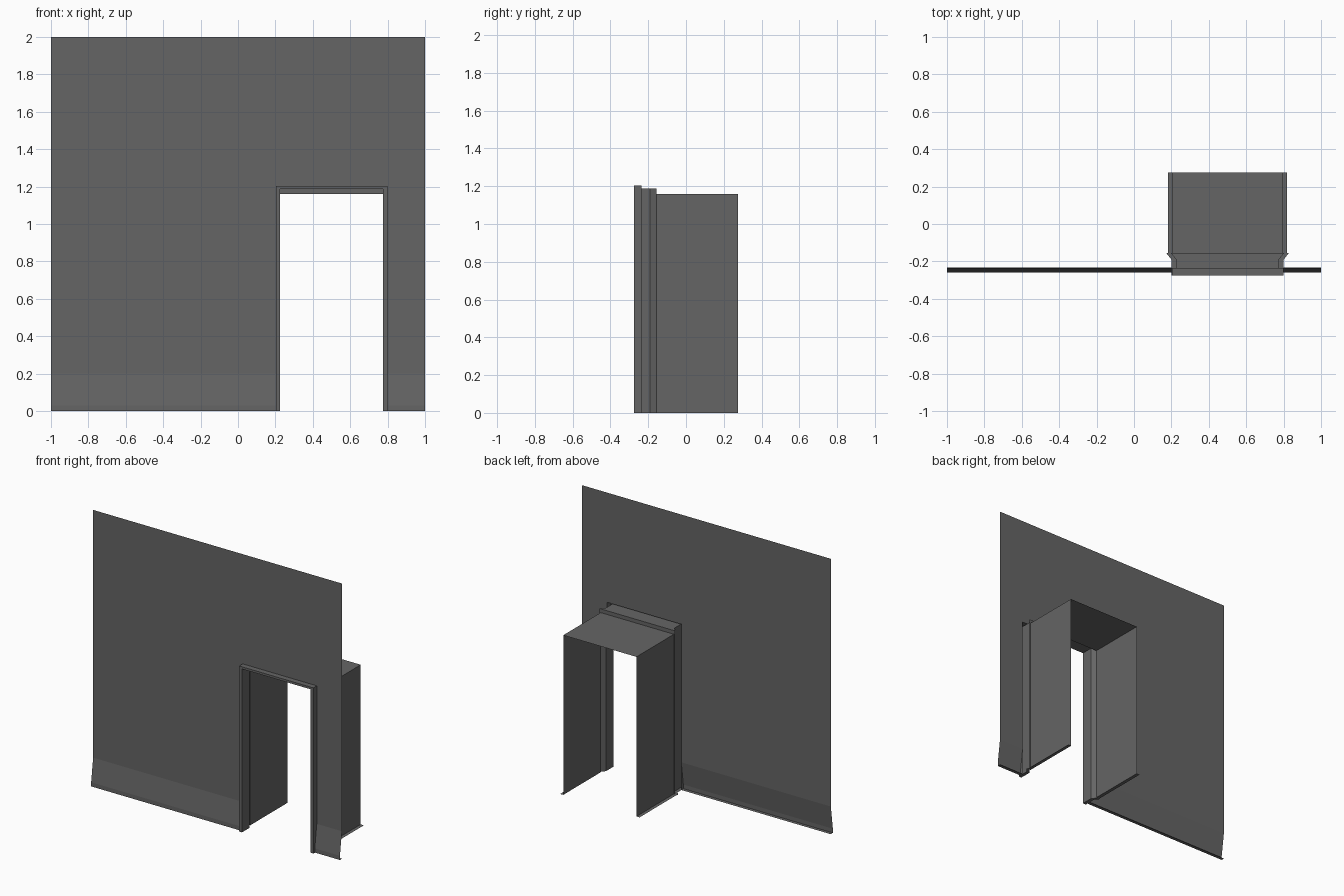
import bpy

if "Cube" in bpy.data.objects:
    bpy.data.objects.remove(bpy.data.objects["Cube"])

DOOR_X = 0.5     # doorway centre line
LIP = 0.025      # width of the floor flange

# Dark grey finish shared by every part
dark = bpy.data.materials.new("dark_grey")
dark.diffuse_color = (0.13, 0.13, 0.13, 1)
dark.use_nodes = True
dark.node_tree.nodes["Principled BSDF"].inputs["Base Color"].default_value = dark.diffuse_color


def make(name, verts, faces):
    mesh = bpy.data.meshes.new(name)
    mesh.from_pydata(verts, [], faces)
    mesh.materials.append(dark)
    mesh.update()
    obj = bpy.data.objects.new(name, mesh)
    bpy.context.collection.objects.link(obj)
    return obj


def bridge(name, rows):
    """Skin neighbouring rows of points with quads."""
    n = len(rows[0])
    verts = [p for row in rows for p in row]
    faces = [(i * n + j, i * n + j + 1, (i + 1) * n + j + 1, (i + 1) * n + j)
             for i in range(len(rows) - 1) for j in range(n - 1)]
    return make(name, verts, faces)


def portal(name, profile):
    """Wrap (half width, y, height) steps around the doorway."""
    bridge(name, [[(DOOR_X - w, y, 0), (DOOR_X - w, y, h),
                   (DOOR_X + w, y, h), (DOOR_X + w, y, 0)]
                  for w, y, h in profile])


# Doorway profiles, front to back
trim = [(0.298, -0.235, 1.203), (0.298, -0.275, 1.203), (0.275, -0.275, 1.187)]
jamb = [(0.275, -0.275, 1.187), (0.275, -0.19, 1.187),
        (0.303, -0.155, 1.187), (0.294, -0.155, 1.16)]
passage = [(0.294, -0.155, 1.16), (0.294, 0.275, 1.16)]
portal("door_trim", trim)
portal("door_jamb", jamb)
portal("passage", passage)

# Floor flanges running outside the jambs and passage walls
for side, label in ((-1, "left"), (1, "right")):
    path = jamb[:3] + passage
    bridge("floor_flange_" + label,
           [[(DOOR_X + side * w, y, 0), (DOOR_X + side * (w + LIP), y, 0)]
            for w, y, h in path])

# Wall panels beside the door: flange, base strip, flared skirt, upright sheet
wall = [(-0.233, 0), (-0.258, 0), (-0.258, 0.03), (-0.235, 0.2),
        (-0.235, 1.203), (-0.235, 2)]
for label, x0, x1 in (("left", -1, DOOR_X - 0.298), ("right", DOOR_X + 0.298, 1)):
    bridge("wall_" + label, [[(x1, y, z), (x0, y, z)] for y, z in wall])

# Wall panel above the door
bridge("wall_over_door", [[(DOOR_X + 0.298, y, z), (DOOR_X - 0.298, y, z)]
                          for y, z in wall[4:]])
